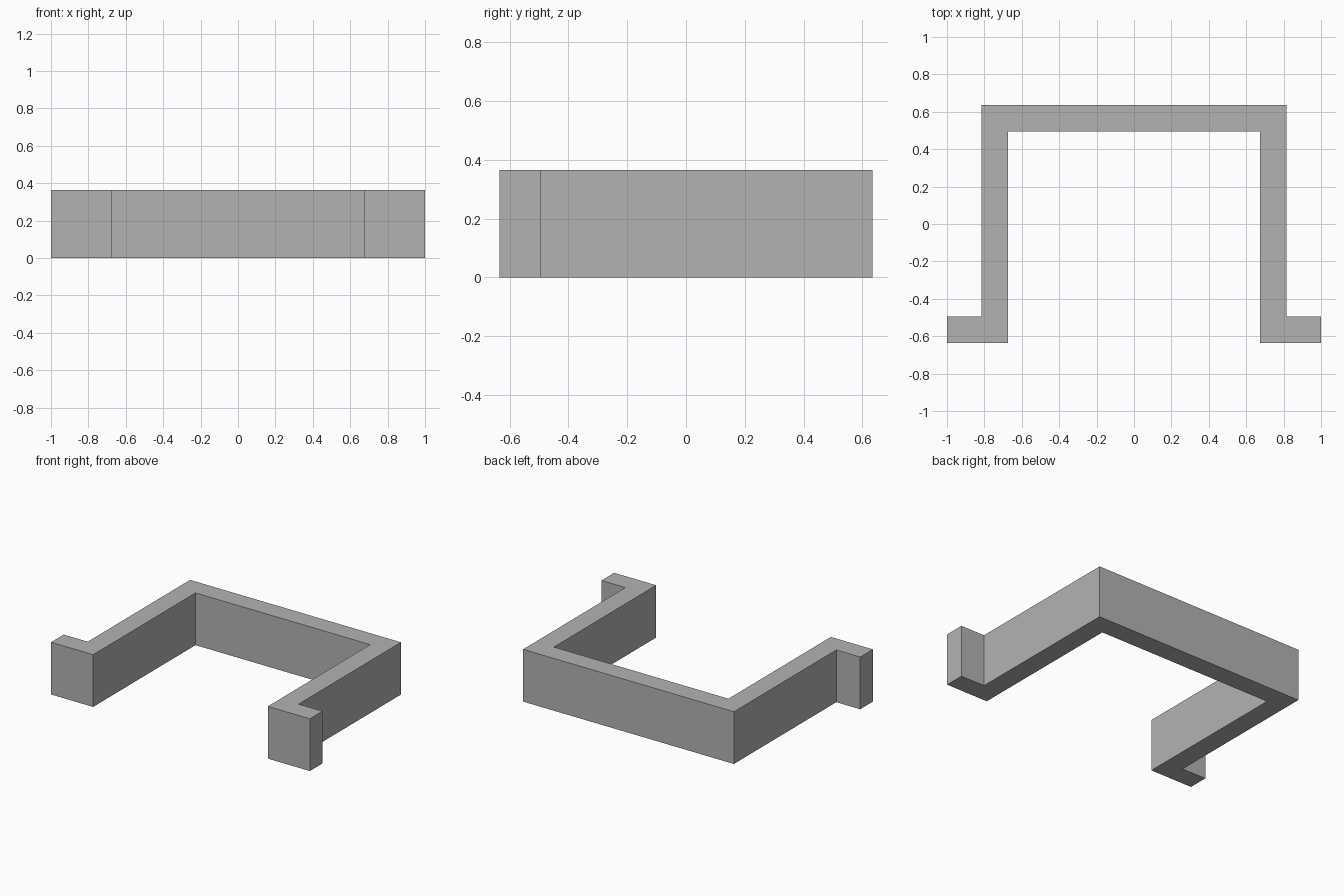
import bpy
import bmesh

cube = bpy.data.objects.get("Cube")
if cube:
    bpy.data.objects.remove(cube, do_unlink=True)

HEIGHT = 0.365
HALF_DEPTH = 0.635
WALL = 0.14
OUTER = 0.815          # outer face of the side arms
INNER = OUTER - WALL

# Single flat colour
grey = bpy.data.materials.new("plain_grey")
grey.use_nodes = True
colour = (0.45, 0.45, 0.45, 1)
grey.diffuse_color = colour
grey.node_tree.nodes["Principled BSDF"].inputs["Base Color"].default_value = colour

# Left half of the bracket outline, from the inner back wall round to the outer back wall
half = [
    (INNER, HALF_DEPTH - WALL),
    (INNER, -HALF_DEPTH),
    (1, -HALF_DEPTH),
    (1, WALL - HALF_DEPTH),
    (OUTER, WALL - HALF_DEPTH),
    (OUTER, HALF_DEPTH),
]
outline = half + [(-x, y) for x, y in reversed(half)]

# Extrude the mirrored outline into one solid
bm = bmesh.new()
base = bm.faces.new([bm.verts.new((x, y, 0)) for x, y in outline])
result = bmesh.ops.extrude_face_region(bm, geom=[base], use_keep_orig=True)
top = [v for v in result["geom"] if isinstance(v, bmesh.types.BMVert)]
bmesh.ops.translate(bm, verts=top, vec=(0, 0, HEIGHT))
bmesh.ops.recalc_face_normals(bm, faces=bm.faces)

mesh = bpy.data.meshes.new("flanged_bracket")
bm.to_mesh(mesh)
bm.free()
mesh.materials.append(grey)
bpy.context.collection.objects.link(bpy.data.objects.new("flanged_bracket", mesh))
